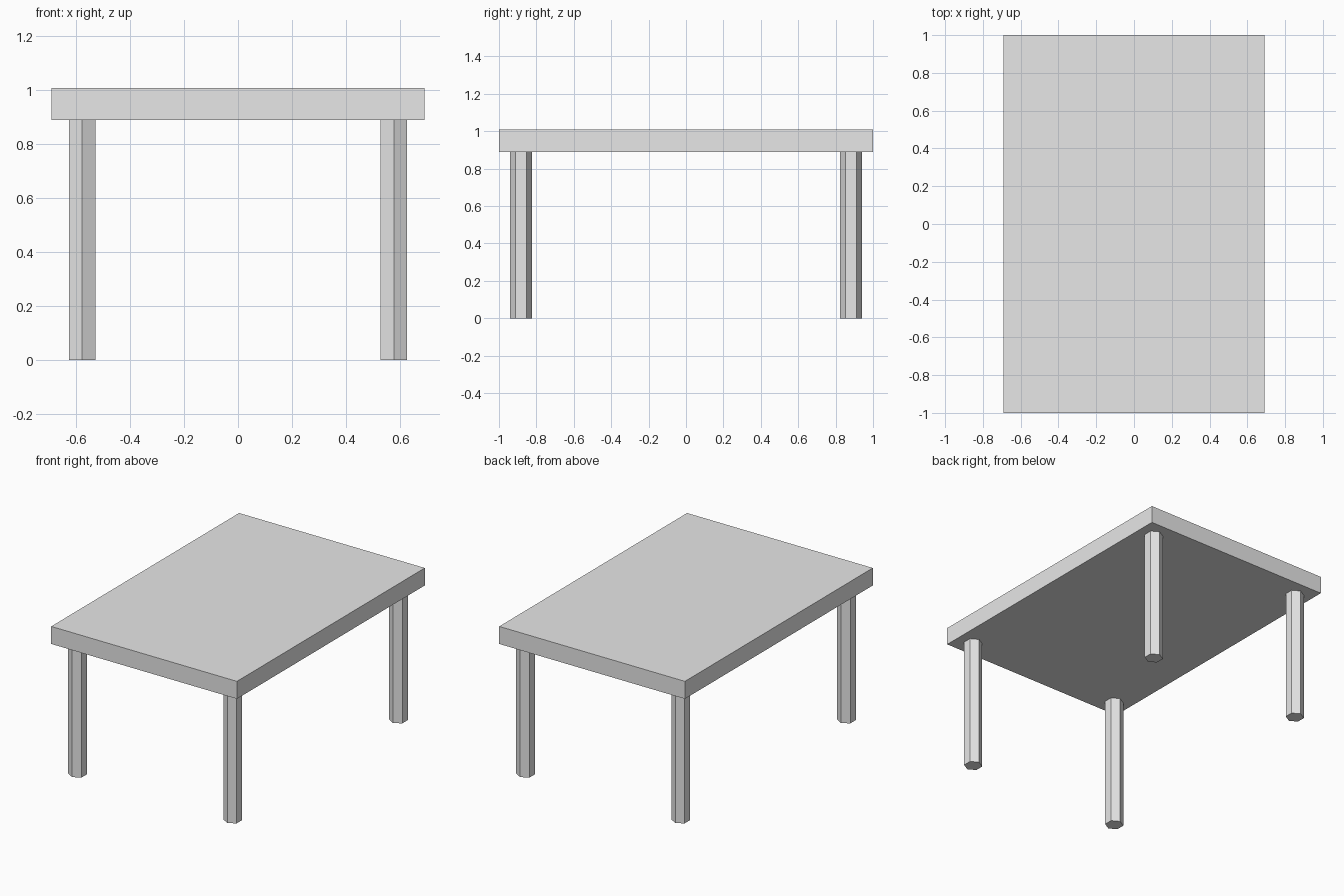
import bpy

cube = bpy.data.objects.get("Cube")
if cube:
    bpy.data.objects.remove(cube, do_unlink=True)

# Plain grey shared by every part
grey = bpy.data.materials.new("light grey")
grey.use_nodes = True
colour = (0.8, 0.8, 0.8, 1)
grey.diffuse_color = colour
grey.node_tree.nodes["Principled BSDF"].inputs["Base Color"].default_value = colour

WIDTH, LENGTH = 1.384, 2.0
TOP, UNDERSIDE = 1.008, 0.89
LEG_X, LEG_Y, LEG_RADIUS = 0.578, 0.882, 0.0577


def finish(name):
    obj = bpy.context.object
    obj.name = name
    obj.data.materials.append(grey)
    return obj


# Slab tabletop
bpy.ops.mesh.primitive_cube_add(size=1, location=(0, 0, (TOP + UNDERSIDE) / 2))
tabletop = finish("tabletop")
tabletop.scale = (WIDTH, LENGTH, TOP - UNDERSIDE)

# Four six-sided legs, with corners pointing to front and back
for y_name, y_side in (("front", -1), ("back", 1)):
    for x_name, x_side in (("right", -1), ("left", 1)):
        bpy.ops.mesh.primitive_cylinder_add(
            vertices=6, radius=LEG_RADIUS, depth=UNDERSIDE,
            location=(x_side * LEG_X, y_side * LEG_Y, UNDERSIDE / 2))
        finish(f"{y_name}_{x_name}_leg")
